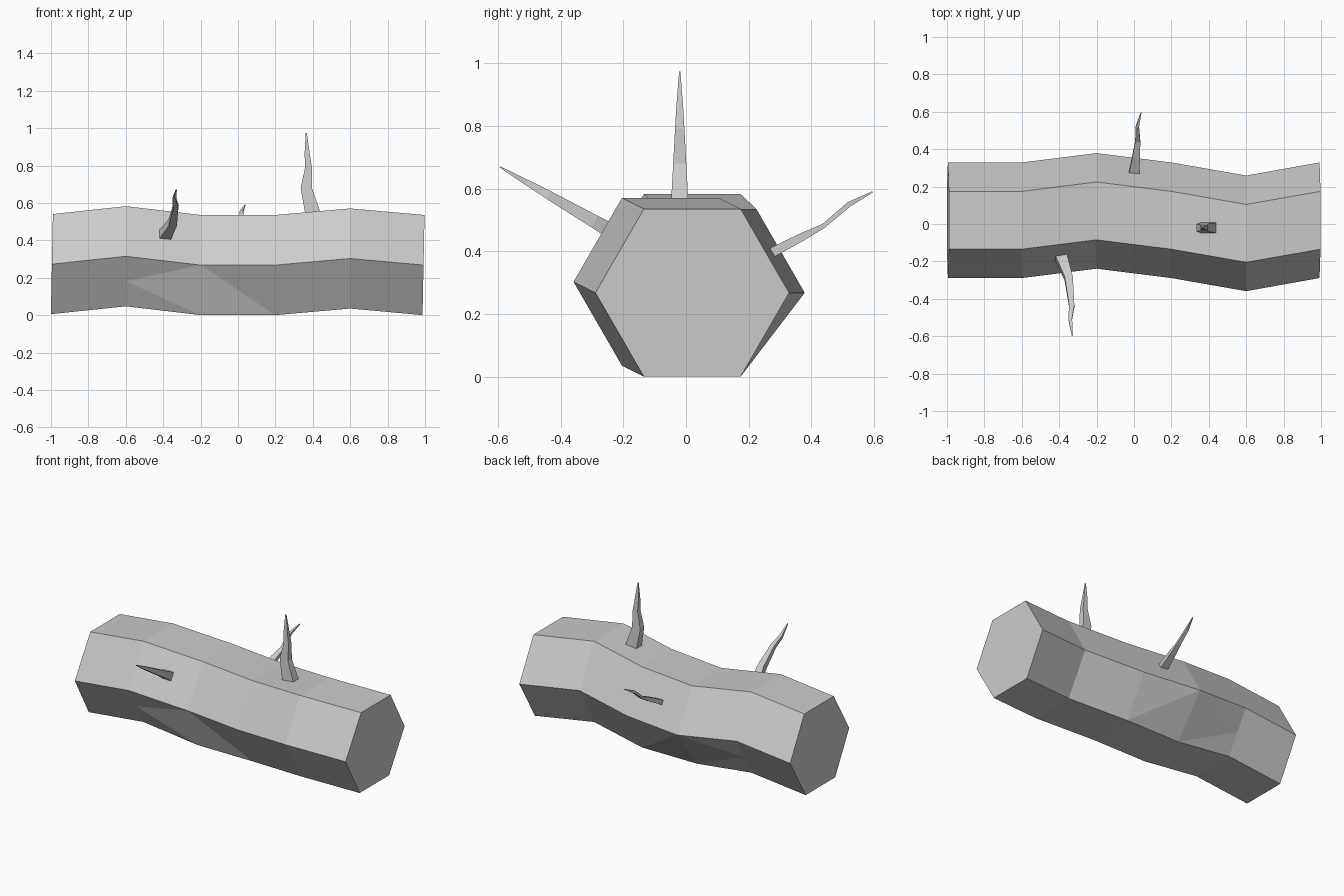
import bpy
import bmesh
import math
from mathutils import Vector

cube = bpy.data.objects.get("Cube")
if cube:
    bpy.data.objects.remove(cube, do_unlink=True)

# One plain grey for the whole model
grey = bpy.data.materials.new("grey wood")
grey.use_nodes = True
colour = (0.6, 0.6, 0.6, 1)
grey.diffuse_color = colour
grey.node_tree.nodes["Principled BSDF"].inputs["Base Color"].default_value = colour


def finish(name, bm):
    bmesh.ops.recalc_face_normals(bm, faces=bm.faces)
    mesh = bpy.data.meshes.new(name)
    bm.to_mesh(mesh)
    bm.free()
    mesh.materials.append(grey)
    obj = bpy.data.objects.new(name, mesh)
    bpy.context.collection.objects.link(obj)
    return obj


def bridge(bm, a, b, skip=()):
    for i in range(len(a)):
        if i not in skip:
            j = (i + 1) % len(a)
            bm.faces.new((a[i], a[j], b[j], b[i]))


# Log: six hexagonal rings along a gently wandering centre line
RADIUS = 0.309
centres = [(-0.995, 0.02, 0.273), (-0.6, 0.02, 0.315), (-0.2, 0.07, 0.268),
           (0.2, 0.02, 0.268), (0.6, -0.05, 0.303), (0.992, 0.02, 0.268)]
bm = bmesh.new()
rings = []
for n, (cx, cy, cz) in enumerate(centres):
    ring = []
    for i in range(6):
        ang = math.radians(60 * i)
        y, z = RADIUS * math.cos(ang), RADIUS * math.sin(ang)
        lean = z * 0.02 if n in (0, 5) else 0
        # the underside stays straight at the third ring
        dy = -0.05 if n == 2 and i in (4, 5) else 0
        ring.append(bm.verts.new((cx + lean, cy + y + dy, cz + z)))
    rings.append(ring)

# Corners: 0 back, 1-2 top, 3 front, 4-5 underside; sides 3 and 5 are the lower ones
LOWER = {3: (3, 4), 5: (0, 5)}
for n in range(5):
    bridge(bm, rings[n], rings[n + 1], LOWER if n in (0, 1, 2) else ())
for side, (t, b) in LOWER.items():
    top = [r[t] for r in rings]
    low = [r[b] for r in rings]
    mid = bm.verts.new((top[1].co + low[1].co) / 2)
    for f in ((top[0], mid, top[1]), (top[0], low[0], mid), (low[0], low[1], mid),
              (top[1], mid, top[2]), (mid, low[2], top[2]), (mid, low[1], low[2]),
              (top[2], low[2], low[3]), (top[2], low[3], top[3])):
        bm.faces.new(f)
bm.faces.new(rings[0])
bm.faces.new(rings[-1])
finish("log", bm)


# Twigs: crooked tapering spikes leaning out from the upper faces
def twig(name, base, tilt, stations):
    axis = Vector((0, math.sin(math.radians(tilt)), math.cos(math.radians(tilt))))
    across = Vector((1, 0, 0))
    side = axis.cross(across)
    bm = bmesh.new()
    rows = []
    for along, dx, ds, wx, ws in stations:
        c = Vector(base) + axis * along + across * dx + side * ds
        rows.append([bm.verts.new(c + across * (wx * p) + side * (ws * q))
                     for p, q in ((-1, -1), (1, -1), (1, 1), (-1, 1))])
    for a, b in zip(rows, rows[1:]):
        bridge(bm, a, b)
    bm.faces.new(rows[0])
    bm.faces.new(rows[-1])
    finish(name, bm)


# Stations: distance, sideways x, sideways drift, half width in x, half width across
twig("top_twig", (0.40, -0.02, 0.55), 0, [
    (-0.04, 0.01, 0, 0.045, 0.03), (0.13, -0.035, 0, 0.03, 0.021),
    (0.24, -0.023, 0, 0.018, 0.015), (0.31, -0.03, 0, 0.014, 0.011),
    (0.425, -0.035, 0, 0.003, 0.002)])
twig("front_twig", (-0.395, -0.17, 0.425), -60, [
    (-0.04, -0.01, 0, 0.036, 0.03), (0.14, 0.046, 0, 0.022, 0.021),
    (0.31, 0.062, 0, 0.014, 0.014), (0.39, 0.054, 0, 0.01, 0.009),
    (0.49, 0.065, 0, 0.003, 0.002)])
twig("back_twig", (0, 0.278, 0.40), 60, [
    (-0.04, -0.003, 0, 0.03, 0.016), (0.1, 0.012, 0.006, 0.02, 0.013),
    (0.18, 0.02, 0.01, 0.014, 0.007), (0.285, 0.018, -0.009, 0.009, 0.008),
    (0.37, 0.038, -0.006, 0.002, 0.002)])
